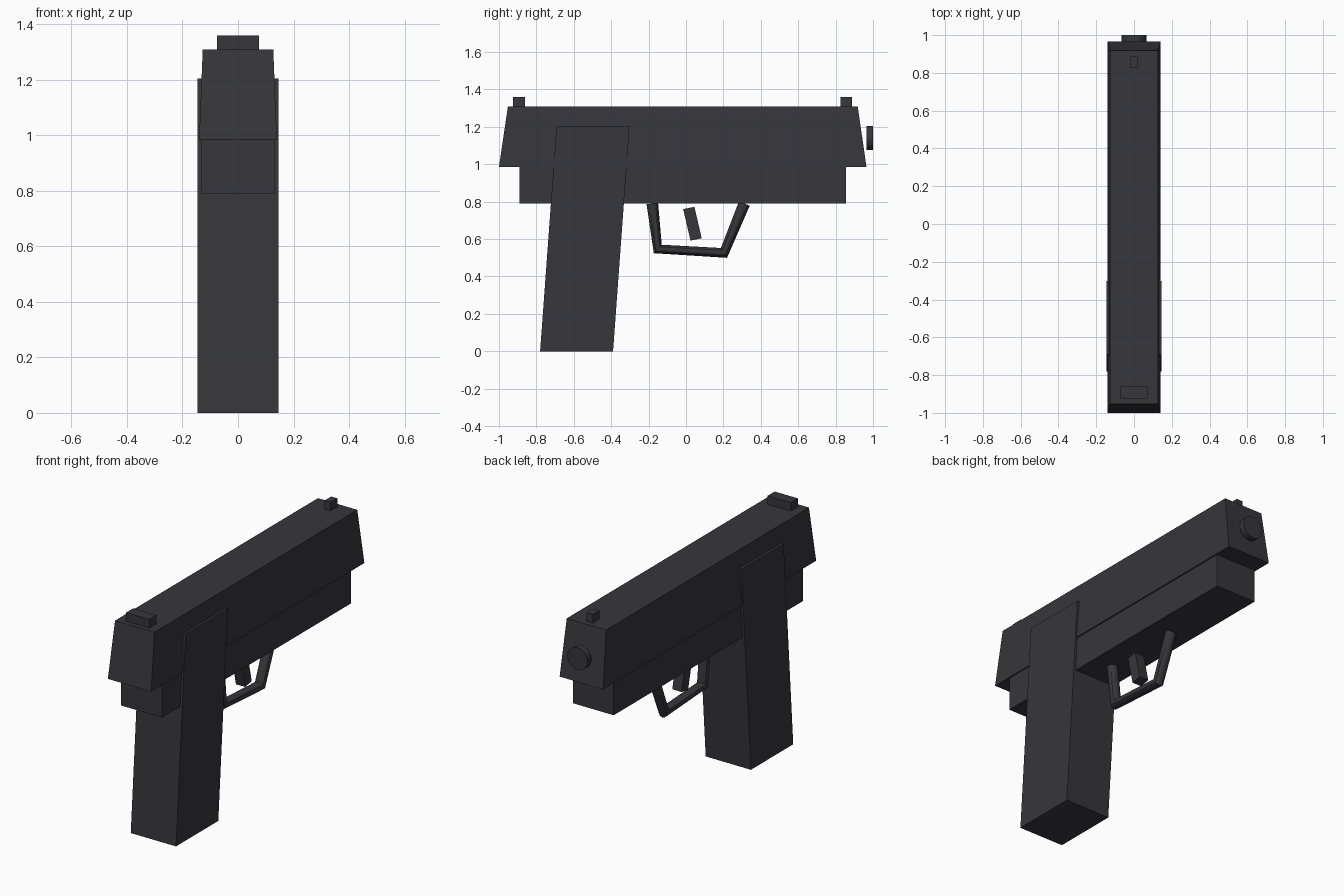
import bpy
import math
from mathutils import Matrix

if "Cube" in bpy.data.objects:
    bpy.data.objects.remove(bpy.data.objects["Cube"])

gunmetal = bpy.data.materials.new("dark_gunmetal")
gunmetal.diffuse_color = (0.038, 0.037, 0.043, 1)
gunmetal.use_nodes = True
gunmetal.node_tree.nodes["Principled BSDF"].inputs["Base Color"].default_value = gunmetal.diffuse_color


def add_mesh(name, verts, faces):
    mesh = bpy.data.meshes.new(name)
    mesh.from_pydata(verts, [], faces)
    mesh.materials.append(gunmetal)
    obj = bpy.data.objects.new(name, mesh)
    bpy.context.collection.objects.link(obj)
    return obj


def block(name, bottom, top):
    """Six-sided block; bottom and top are (half_width, back point, front point) in (y, z)."""
    verts = []
    for w, (ya, za), (yb, zb) in (bottom, top):
        verts += [(-w, ya, za), (w, ya, za), (w, yb, zb), (-w, yb, zb)]
    faces = [(3, 2, 1, 0), (4, 5, 6, 7)]
    faces += [(i, (i + 1) % 4, (i + 1) % 4 + 4, i + 4) for i in range(4)]
    return add_mesh(name, verts, faces)


# Main body
block("slide", (0.14, (-1.0, 0.985), (0.965, 0.985)), (0.127, (-0.952, 1.31), (0.918, 1.31)))
block("frame", (0.132, (-0.89, 0.79), (0.855, 0.79)), (0.132, (-0.89, 0.987), (0.855, 0.987)))
block("grip", (0.146, (-0.78, 0), (-0.39, 0)), (0.146, (-0.692, 1.204), (-0.302, 1.204)))

# Sights
block("rear_sight", (0.075, (-0.925, 1.30), (-0.86, 1.30)), (0.075, (-0.925, 1.36), (-0.86, 1.36)))
block("front_sight", (0.02, (0.825, 1.30), (0.887, 1.30)), (0.02, (0.825, 1.36), (0.887, 1.36)))

# Trigger, tilted
block("trigger", (0.03, (0.024, 0.592), (0.084, 0.604)), (0.03, (-0.015, 0.76), (0.045, 0.772)))

# Muzzle disc, just ahead of the slide
bpy.ops.mesh.primitive_cylinder_add(vertices=32, radius=0.065, depth=0.035,
                                    location=(0, 0.9825, 1.14),
                                    rotation=(math.pi / 2, 0, 0))
muzzle = bpy.context.object
muzzle.name = "muzzle"
muzzle.data.materials.append(gunmetal)
bpy.ops.object.shade_smooth_by_angle()

# Trigger guard: round tube with mitred corners
path = [(-0.18, 0.79), (-0.151, 0.547), (0.203, 0.526), (0.312, 0.79)]
curve = bpy.data.curves.new("trigger_guard", "CURVE")
curve.dimensions = "3D"
curve.bevel_depth = 0.031
curve.bevel_resolution = 4
curve.use_fill_caps = True
spline = curve.splines.new("POLY")
spline.points.add(len(path) - 1)
for point, (y, z) in zip(spline.points, path):
    point.co = (0, y, z, 1)
curve.materials.append(gunmetal)
guard = bpy.data.objects.new("trigger_guard", curve)
bpy.context.collection.objects.link(guard)
bpy.ops.object.select_all(action="DESELECT")
guard.select_set(True)
bpy.context.view_layer.objects.active = guard
bpy.ops.object.convert(target="MESH")
bpy.ops.object.shade_smooth_by_angle()
